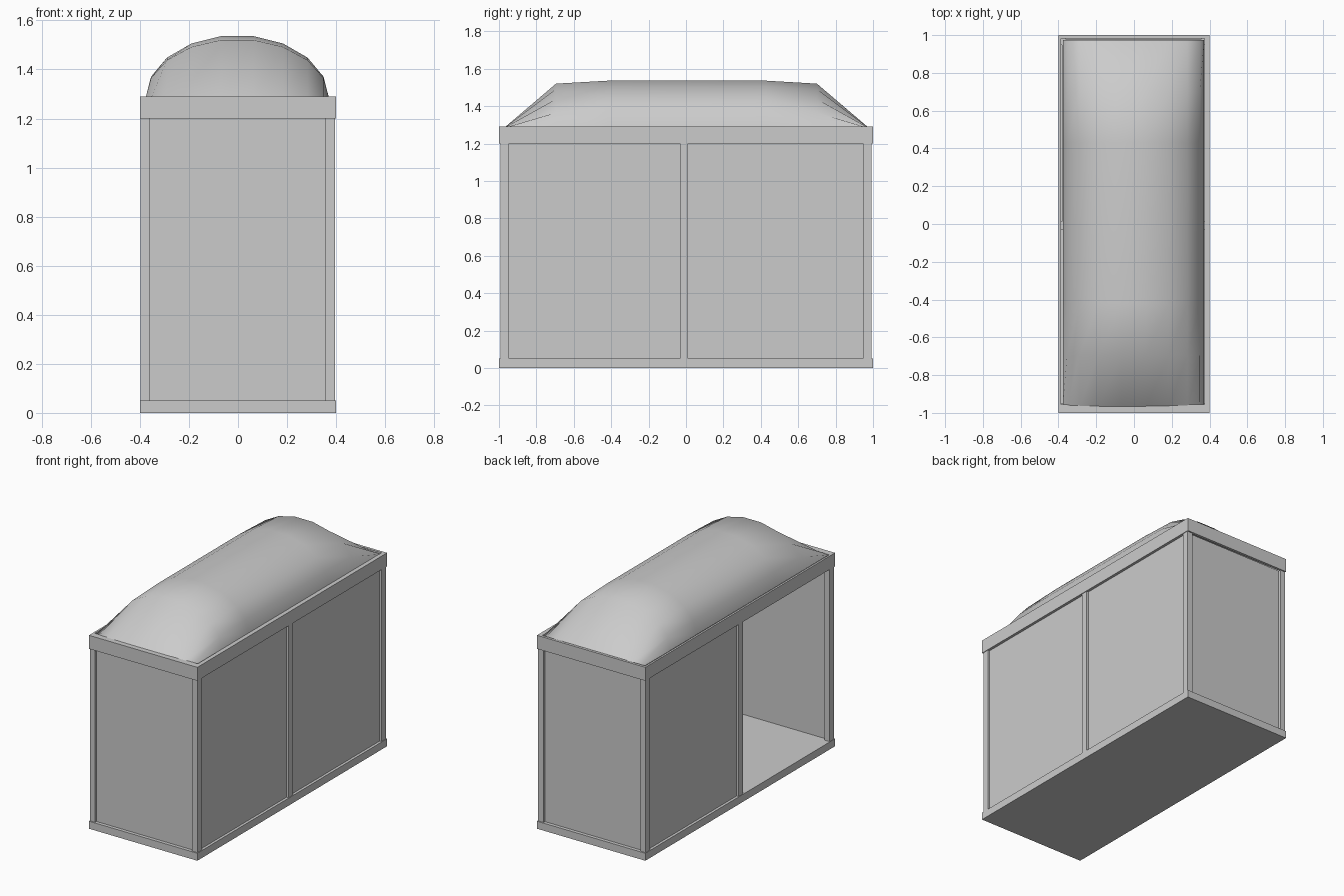
import bpy
import bmesh
from math import cos, sin, pi

if "Cube" in bpy.data.objects:
    bpy.data.objects.remove(bpy.data.objects["Cube"])


def mesh_object(name, bm):
    bmesh.ops.recalc_face_normals(bm, faces=bm.faces)
    me = bpy.data.meshes.new(name)
    bm.to_mesh(me)
    bm.free()
    ob = bpy.data.objects.new(name, me)
    bpy.context.collection.objects.link(ob)
    return ob


def box(name, x0, x1, y0, y1, z0, z1):
    bm = bmesh.new()
    bmesh.ops.create_cube(bm, size=1)
    for v in bm.verts:
        v.co = (x0 if v.co.x < 0 else x1,
                y0 if v.co.y < 0 else y1,
                z0 if v.co.z < 0 else z1)
    return mesh_object(name, bm)


BASE, BEAM, TOP = 0.05, 1.20, 1.29

# Floor slab
box("floor_slab", -0.4, 0.4, -1, 1, 0, BASE)

# Roof frame: a rectangular ring, open in the middle
bm = bmesh.new()
outer = [(-0.4, -1), (0.4, -1), (0.4, 1), (-0.4, 1)]
inner = [(-0.387, -0.956), (0.372, -0.956), (0.372, 0.982), (-0.387, 0.982)]
rings = [[bm.verts.new((x, y, z)) for x, y in loop]
         for loop, z in ((outer, BEAM), (outer, TOP), (inner, TOP), (inner, BEAM))]
for k in range(4):
    a, b = rings[k], rings[(k + 1) % 4]
    for i in range(4):
        j = (i + 1) % 4
        bm.faces.new((a[i], a[j], b[j], b[i]))
mesh_object("roof_frame", bm)

# Corner and middle posts on both long sides
for side, x0, x1 in (("left", -0.397, -0.36), ("right", 0.356, 0.396)):
    for place, y0, y1 in (("front", -0.992, -0.947), ("middle", -0.033, 0.012),
                          ("back", 0.947, 0.992)):
        box(f"{place}_{side}_post", x0, x1, y0, y1, BASE, BEAM)

# Recessed wall panels; the front half of the left side is the doorway
T = 0.01
box("front_panel", -0.36, 0.356, -0.977, -0.977 + T, BASE, BEAM)
box("back_panel", -0.36, 0.356, 0.977 - T, 0.977, BASE, BEAM)
box("right_front_panel", 0.382 - T, 0.382, -0.947, -0.033, BASE, BEAM)
box("right_back_panel", 0.382 - T, 0.382, 0.012, 0.947, BASE, BEAM)
box("left_back_panel", -0.382, -0.382 + T, 0.012, 0.947, BASE, BEAM)

# Vaulted roof: half-ellipse sections that flatten out at both ends
sections = [(-0.97, 0.006), (-0.695, 0.244), (-0.42, 0.26),
            (0.43, 0.26), (0.70, 0.244), (0.975, 0.006)]
SEG = 9
bm = bmesh.new()
rows = [[bm.verts.new((-0.003 - 0.374 * cos(pi * i / SEG), y,
                       1.283 + (h - 0.003) * sin(pi * i / SEG)))
         for i in range(SEG + 1)] for y, h in sections]
for a, b in zip(rows, rows[1:]):
    for i in range(SEG):
        bm.faces.new((a[i], a[i + 1], b[i + 1], b[i]))
for f in bm.faces:
    f.smooth = True
roof = mesh_object("vaulted_roof", bm)
# Make the open shell face upwards
if sum(p.normal.z for p in roof.data.polygons) < 0:
    roof.data.flip_normals()
